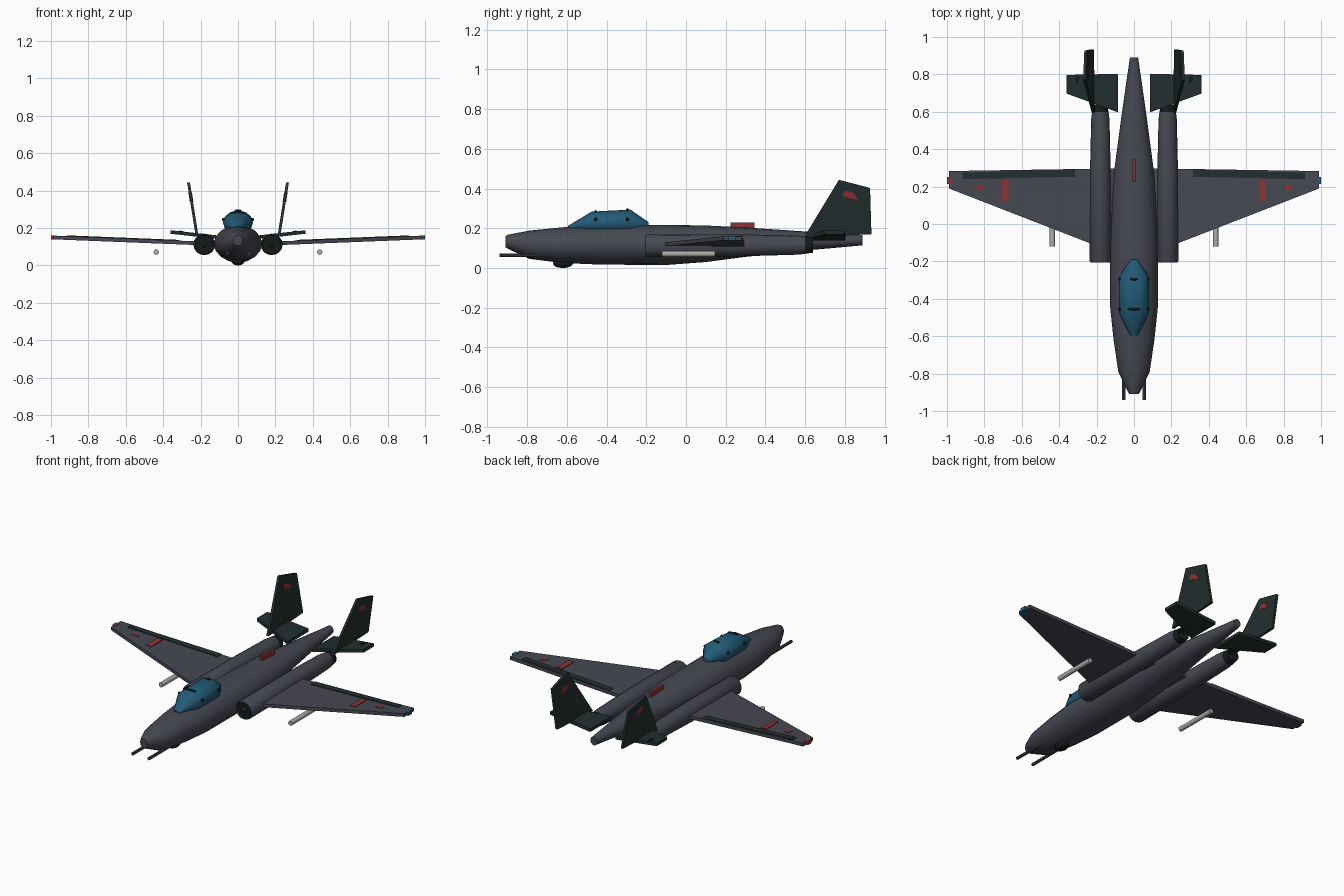
import bpy, bmesh, math
from mathutils import Vector

if "Cube" in bpy.data.objects:
    bpy.data.objects.remove(bpy.data.objects["Cube"])


def material(name, rgb):
    m = bpy.data.materials.new(name)
    m.diffuse_color = (*rgb, 1)
    m.use_nodes = True
    m.node_tree.nodes["Principled BSDF"].inputs["Base Color"].default_value = m.diffuse_color
    return m


SLATE = material("slate_grey", (0.062, 0.066, 0.084))
GREEN = material("dark_green", (0.017, 0.028, 0.028))
BLACK = material("near_black", (0.007, 0.010, 0.010))
BLUE = material("glass_blue", (0.016, 0.105, 0.185))
RED = material("marking_red", (0.27, 0.032, 0.036))
SILVER = material("light_grey", (0.42, 0.42, 0.41))


def finish(name, bm, mat, smooth=None):
    bmesh.ops.recalc_face_normals(bm, faces=bm.faces)
    me = bpy.data.meshes.new(name)
    bm.to_mesh(me)
    bm.free()
    me.materials.append(mat)
    ob = bpy.data.objects.new(name, me)
    bpy.context.collection.objects.link(ob)
    if smooth:
        bpy.ops.object.select_all(action='DESELECT')
        bpy.context.view_layer.objects.active = ob
        ob.select_set(True)
        bpy.ops.object.shade_smooth_by_angle(angle=math.radians(smooth))
    return ob


def loft(name, rings, mat, x=0, sides=16, smooth=40):
    """Elliptical rings (y, half width, centre z, half height) joined along y."""
    bm = bmesh.new()
    loops = []
    for y, w, z, h in rings:
        loops.append([bm.verts.new((x + w * math.cos(a), y, z + h * math.sin(a)))
                      for a in (2 * math.pi * i / sides for i in range(sides))])
    for a, b in zip(loops, loops[1:]):
        for i in range(sides):
            j = (i + 1) % sides
            bm.faces.new((a[i], a[j], b[j], b[i]))
    bm.faces.new(loops[0])
    bm.faces.new(loops[-1])
    return finish(name, bm, mat, smooth)


def tube(name, x, z, r, y0, y1, mat, sides=12):
    return loft(name, [(y0, r, z, r), (y1, r, z, r)], mat, x, sides)


def prism(name, pts, offset, mat):
    """Outline of 3D points thickened evenly along an offset vector."""
    bm = bmesh.new()
    half = Vector(offset) / 2
    a = [bm.verts.new(Vector(p) - half) for p in pts]
    b = [bm.verts.new(Vector(p) + half) for p in pts]
    bm.faces.new(a)
    bm.faces.new(b)
    for i in range(len(pts)):
        j = (i + 1) % len(pts)
        bm.faces.new((a[i], a[j], b[j], b[i]))
    return finish(name, bm, mat)


def blob(name, loc, size, mat):
    bm = bmesh.new()
    bmesh.ops.create_uvsphere(bm, u_segments=12, v_segments=8, radius=1)
    for v in bm.verts:
        v.co = Vector(loc) + Vector(c * s for c, s in zip(v.co, size))
    return finish(name, bm, mat, 60)


# Fuselage
loft("fuselage", [(-0.91, 0.024, 0.133, 0.028), (-0.895, 0.034, 0.132, 0.036),
                  (-0.79, 0.084, 0.117, 0.071), (-0.62, 0.109, 0.115, 0.090),
                  (-0.43, 0.129, 0.116, 0.099), (-0.10, 0.127, 0.116, 0.101),
                  (0.10, 0.118, 0.122, 0.092), (0.30, 0.104, 0.130, 0.074),
                  (0.60, 0.064, 0.136, 0.048), (0.89, 0.022, 0.140, 0.026)], SLATE)
blob("chin_blister", (0, -0.62, 0.022), (0.035, 0.05, 0.022), BLACK)
prism("spine_blade", [(0, 0.225, 0.19), (0, 0.345, 0.19), (0, 0.345, 0.23), (0, 0.225, 0.23)],
      (0.015, 0, 0), RED)

# Canopy with frame clips
loft("canopy", [(-0.595, 0.02, 0.200, 0.012), (-0.475, 0.08, 0.227, 0.057),
                (-0.28, 0.08, 0.229, 0.065), (-0.19, 0.018, 0.214, 0.018)], BLUE, sides=12)
for y, w, top in ((-0.455, 0.036, 0.284), (-0.295, 0.02, 0.293)):
    blob("canopy_top_clip", (0, y, top), (w, 0.007, 0.007), BLACK)
    for s in (-1, 1):
        blob("canopy_side_clip", (s * 0.078, y, 0.245), (0.008, 0.008, 0.009), BLACK)


def wing_z(x):
    return 0.11 + 0.04 * x


def on_wing(s, outline, lift=0.0):
    return [(s * x, y, wing_z(x) + lift) for x, y in outline]


def on_fin(s, outline):
    return [(s * (0.22 + 0.16 * (z - 0.165)), y, z) for y, z in outline]


for s, side in ((-1, "left"), (1, "right")):
    # Engine nacelle with intake, spinner and nozzle
    ex = s * 0.18
    loft(side + "_nacelle", [(-0.13, 0.048, 0.112, 0.048), (-0.205, 0.052, 0.112, 0.052),
                             (-0.195, 0.059, 0.112, 0.057), (0.25, 0.056, 0.114, 0.056),
                             (0.56, 0.049, 0.115, 0.048), (0.60, 0.044, 0.115, 0.044)], SLATE, ex)
    tube(side + "_intake", ex, 0.112, 0.0505, -0.195, -0.14, BLACK, 16)
    loft(side + "_spinner", [(-0.206, 0.006, 0.112, 0.006), (-0.19, 0.018, 0.112, 0.018)],
         GREEN, ex, 12)
    loft(side + "_nozzle", [(0.58, 0.046, 0.115, 0.046), (0.64, 0.038, 0.115, 0.038),
                            (0.64, 0.03, 0.115, 0.03), (0.60, 0.028, 0.115, 0.028)], BLACK, ex)

    # Wing, flap, markings and tip light
    prism(side + "_wing", on_wing(s, [(0.05, -0.175), (0.99, 0.19), (0.99, 0.283), (0.05, 0.298)]),
          (0, 0, 0.02), SLATE)
    prism(side + "_flap", on_wing(s, [(0.315, 0.252), (0.915, 0.240), (0.915, 0.275), (0.315, 0.293)], 0.010),
          (0, 0, 0.008), GREEN)
    prism(side + "_wing_bar", on_wing(s, [(0.672, 0.122), (0.706, 0.122), (0.706, 0.235), (0.672, 0.235)], 0.010),
          (0, 0, 0.009), RED)
    prism(side + "_wing_mark", on_wing(s, [(0.80, 0.182), (0.846, 0.182), (0.838, 0.21), (0.812, 0.21)], 0.010),
          (0, 0, 0.006), RED)
    prism(side + "_tip_light", on_wing(s, [(0.975, 0.215), (1.0, 0.215), (1.0, 0.252), (0.975, 0.252)]),
          (0, 0, 0.023), RED if s < 0 else BLUE)

    # Underwing pod and nose gun
    tube(side + "_wing_pod", s * 0.437, 0.071, 0.0145, -0.12, 0.145, SILVER)
    tube(side + "_nose_gun", s * 0.055, 0.065, 0.009, -0.94, -0.70, SLATE, 8)

    # Tailplane with hinge plate
    prism(side + "_tailplane",
          [(s * x, y, 0.139 + 0.11 * x) for x, y in ((0.085, 0.597), (0.36, 0.697), (0.36, 0.797), (0.085, 0.803))],
          (0, 0, 0.019), GREEN)
    prism(side + "_tail_hinge",
          [(s * x, y, 0.149 + 0.11 * x) for x, y in ((0.295, 0.755), (0.312, 0.755), (0.312, 0.79), (0.295, 0.79))],
          (0, 0, 0.006), BLACK)

    # Tail fin with a marking showing on both faces
    prism(side + "_tail_fin", on_fin(s, [(0.595, 0.155), (0.77, 0.444), (0.927, 0.403), (0.934, 0.170)]),
          (0.015, 0, 0), GREEN)
    prism(side + "_fin_mark", on_fin(s, [(0.787, 0.362), (0.80, 0.390), (0.845, 0.378), (0.866, 0.340)]),
          (0.019, 0, 0), RED)
